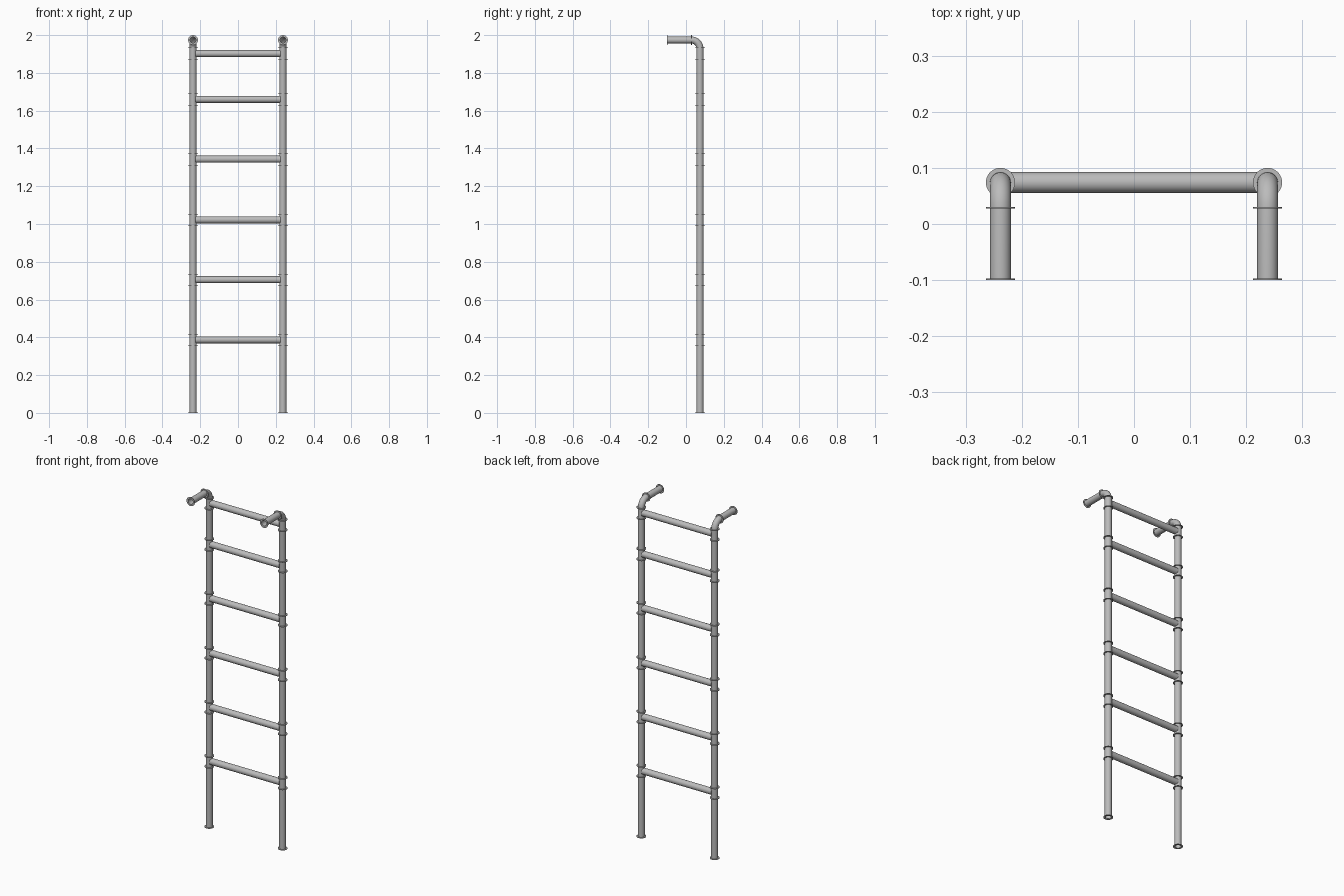
import bpy, bmesh, math
from mathutils import Vector

cube = bpy.data.objects.get("Cube")
if cube:
    bpy.data.objects.remove(cube, do_unlink=True)

SIDES = 32
POST_X, POST_Y = 0.238, 0.074
PIPE_R, BORE_R = 0.0185, 0.0155
FLANGE_R, FLANGE_T = 0.026, 0.003
TOP_Z, BEND = 1.974, 0.045
FRONT_Y = -0.1
RUNG_HEIGHTS = (0.387, 0.705, 1.022, 1.343, 1.66, 1.902)

steel = bpy.data.materials.new("grey_steel")
steel.use_nodes = True
colour = (0.5, 0.5, 0.5, 1)
steel.diffuse_color = colour
bsdf = next(n for n in steel.node_tree.nodes if n.type == 'BSDF_PRINCIPLED')
bsdf.inputs["Base Color"].default_value = colour


def finish(name, bm):
    bmesh.ops.recalc_face_normals(bm, faces=bm.faces)
    mesh = bpy.data.meshes.new(name)
    bm.to_mesh(mesh)
    bm.free()
    mesh.materials.append(steel)
    obj = bpy.data.objects.new(name, mesh)
    bpy.context.collection.objects.link(obj)
    bpy.ops.object.select_all(action='DESELECT')
    obj.select_set(True)
    bpy.context.view_layer.objects.active = obj
    bpy.ops.object.shade_smooth_by_angle(angle=math.radians(35))
    return obj


def hollow_sweep(bm, x, path, outer, inner):
    """Sweep a pipe wall along (y, z, tilt) stations; tilt 0 points up."""
    rings = []
    stations = [(p, outer) for p in path] + [(p, inner) for p in reversed(path)]
    for (y, z, tilt), r in stations:
        side = Vector((0, math.cos(tilt), math.sin(tilt)))
        ring = []
        for i in range(SIDES):
            a = math.tau * i / SIDES
            offset = Vector((math.cos(a), 0, 0)) + side * math.sin(a)
            ring.append(bm.verts.new(Vector((x, y, z)) + offset * r))
        rings.append(ring)
    for a, b in zip(rings, rings[1:] + rings[:1]):
        for i in range(SIDES):
            j = (i + 1) % SIDES
            bm.faces.new((a[i], a[j], b[j], b[i]))


# Post path: upright, elbow, then forward to the wall mount
bend_path = []
for i in range(11):
    t = math.pi / 2 * i / 10
    bend_path.append((POST_Y - BEND + BEND * math.cos(t),
                      TOP_Z - BEND + BEND * math.sin(t), t))
post_path = [(POST_Y, 0.001, 0)] + bend_path + [(FRONT_Y + 0.001, TOP_Z, math.pi / 2)]

# Flange stations: foot, above and below each rung, elbow end, wall mount
half = FLANGE_T / 2
flanges = [(POST_Y, half, 0)]
for z in RUNG_HEIGHTS:
    flanges += [(POST_Y, z - 0.032, 0), (POST_Y, z + 0.03, 0)]
flanges += [(POST_Y - BEND, TOP_Z, math.pi / 2), (FRONT_Y + half, TOP_Z, math.pi / 2)]

for label, x in (("left", POST_X), ("right", -POST_X)):
    bm = bmesh.new()
    hollow_sweep(bm, x, post_path, PIPE_R, BORE_R)
    finish(label + "_post", bm)

    bm = bmesh.new()
    for y, z, tilt in flanges:
        dy, dz = -math.sin(tilt) * half, math.cos(tilt) * half
        ends = [(y - dy, z - dz, tilt), (y + dy, z + dz, tilt)]
        hollow_sweep(bm, x, ends, FLANGE_R, 0.017)
    finish(label + "_flanges", bm)

# Rungs
for n, z in enumerate(RUNG_HEIGHTS, 1):
    bm = bmesh.new()
    bmesh.ops.create_cone(bm, cap_ends=True, segments=SIDES,
                          radius1=PIPE_R, radius2=PIPE_R, depth=0.452)
    obj = finish("rung_%d" % n, bm)
    obj.rotation_euler = (0, math.pi / 2, 0)
    obj.location = (0, POST_Y, z)
